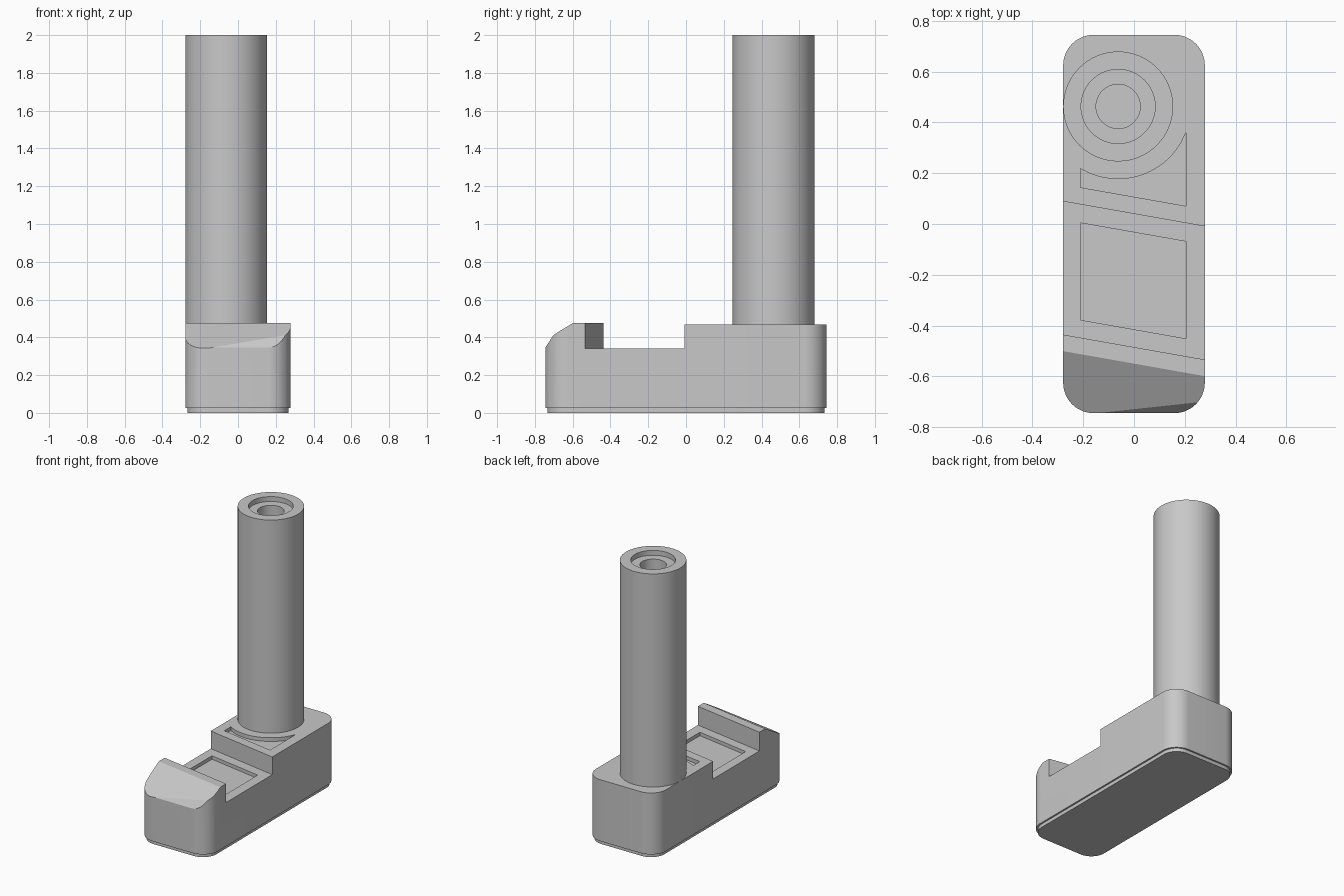
import bpy, bmesh, math
from mathutils import Vector

cube = bpy.data.objects.get("Cube")
if cube:
    bpy.data.objects.remove(cube, do_unlink=True)

grey = bpy.data.materials.new("plain grey")
grey.use_nodes = True
grey.diffuse_color = (0.58, 0.58, 0.58, 1)
grey.node_tree.nodes["Principled BSDF"].inputs["Base Color"].default_value = grey.diffuse_color

HALF_X, HALF_Y, CORNER = 0.279, 0.745, 0.12
SKEW = -math.tan(math.radians(10))      # slot runs at an angle across the base
POST = Vector((-0.0625, 0.463))
POST_R = 0.2165


def make_object(name, bm):
    bmesh.ops.recalc_face_normals(bm, faces=bm.faces)
    mesh = bpy.data.meshes.new(name)
    bm.to_mesh(mesh)
    bm.free()
    mesh.materials.append(grey)
    obj = bpy.data.objects.new(name, mesh)
    bpy.context.collection.objects.link(obj)
    return obj


def prism(points, offset):
    """Extrude a closed outline of 3D points along offset."""
    bm = bmesh.new()
    face = bm.faces.new([bm.verts.new(p) for p in points])
    extruded = bmesh.ops.extrude_face_region(bm, geom=[face], use_keep_orig=True)
    verts = [g for g in extruded["geom"] if isinstance(g, bmesh.types.BMVert)]
    bmesh.ops.translate(bm, verts=verts, vec=offset)
    return bm


def rounded_outline(hx, hy, r, z, steps=12):
    points = []
    for quarter, (sx, sy) in enumerate([(1, 1), (-1, 1), (-1, -1), (1, -1)]):
        for i in range(steps + 1):
            a = math.pi / 2 * (quarter + i / steps)
            points.append((sx * (hx - r) + r * math.cos(a),
                           sy * (hy - r) + r * math.sin(a), z))
    return points


def slice_off(bm, point, normal):
    """Remove everything in front of a plane and close the cut."""
    geom = bm.verts[:] + bm.edges[:] + bm.faces[:]
    cut = bmesh.ops.bisect_plane(bm, geom=geom, plane_co=point, plane_no=normal,
                                 clear_outer=True)
    edges = [g for g in cut["geom_cut"] if isinstance(g, bmesh.types.BMEdge)]
    bmesh.ops.contextual_create(bm, geom=edges)


def carve(target, name, bm):
    cutter = make_object(name, bm)
    cutter.hide_render = True
    mod = target.modifiers.new(name, 'BOOLEAN')
    mod.operation = 'DIFFERENCE'
    mod.solver = 'EXACT'
    mod.object = cutter
    bpy.context.view_layer.objects.active = target
    bpy.ops.object.modifier_apply(modifier=name)
    bpy.data.objects.remove(cutter, do_unlink=True)


def smooth(obj):
    bpy.ops.object.select_all(action='DESELECT')
    obj.select_set(True)
    bpy.context.view_layer.objects.active = obj
    bpy.ops.object.shade_smooth_by_angle(angle=math.radians(25))


# Base block with the two sloped faces on its front jaw
bm = prism(rounded_outline(HALF_X, HALF_Y, CORNER, 0.025), (0, 0, 0.45))
slice_off(bm, (0, -0.55, 0.475), Vector((0.59 * SKEW, -0.59, 1)).normalized())
slice_off(bm, (0, -HALF_Y, 0.345), Vector((0, -1.55, 1)).normalized())
base = make_object("base_block", bm)

# Angled slot, and the rear deck slightly below the jaw
steps = [(-0.485, 0.34), (0.04, 0.34), (0.04, 0.467), (1, 0.467), (1, 0.6), (-0.485, 0.6)]
w = 0.4
carve(base, "slot_cutter",
      prism([(-w, y - w * SKEW, z) for y, z in steps], (2 * w, 2 * w * SKEW, 0)))

# Shallow pocket in the slot floor
left, right = -0.21, 0.205
front, back = -0.415, -0.033
floor = [(x, y + x * SKEW, 0.315)
         for x, y in [(left, front), (right, front), (right, back), (left, back)]]
carve(base, "slot_pocket_cutter", prism(floor, (0, 0, 0.1)))

# Shallow pocket in the rear deck, curved around the post
ring = 0.286
deck = [(x, 0.107 + x * SKEW, 0.44) for x in (left, right)]
for i in range(25):
    x = right + (left - right) * i / 24
    deck.append((x, POST.y - math.sqrt(ring ** 2 - (x - POST.x) ** 2), 0.44))
carve(base, "deck_pocket_cutter", prism(deck, (0, 0, 0.1)))
smooth(base)

# Inset foot under the base
foot = make_object("foot", prism(rounded_outline(HALF_X - 0.012, HALF_Y - 0.012,
                                                 CORNER - 0.012, 0), (0, 0, 0.03)))
smooth(foot)

# Round post with a stepped bore, turned from a half profile
profile = [(0, 0.4), (POST_R, 0.4), (POST_R, 2), (0.146, 2), (0.146, 1.965),
           (0.087, 1.965), (0.087, 1.5), (0, 1.5)]
bm = bmesh.new()
verts = [bm.verts.new((POST.x + r, POST.y, z)) for r, z in profile]
edges = [bm.edges.new(pair) for pair in zip(verts, verts[1:])]
bmesh.ops.spin(bm, geom=verts + edges, cent=(POST.x, POST.y, 0), axis=(0, 0, 1),
               angle=2 * math.pi, steps=64)
bmesh.ops.remove_doubles(bm, verts=bm.verts, dist=0.0005)
smooth(make_object("post", bm))
